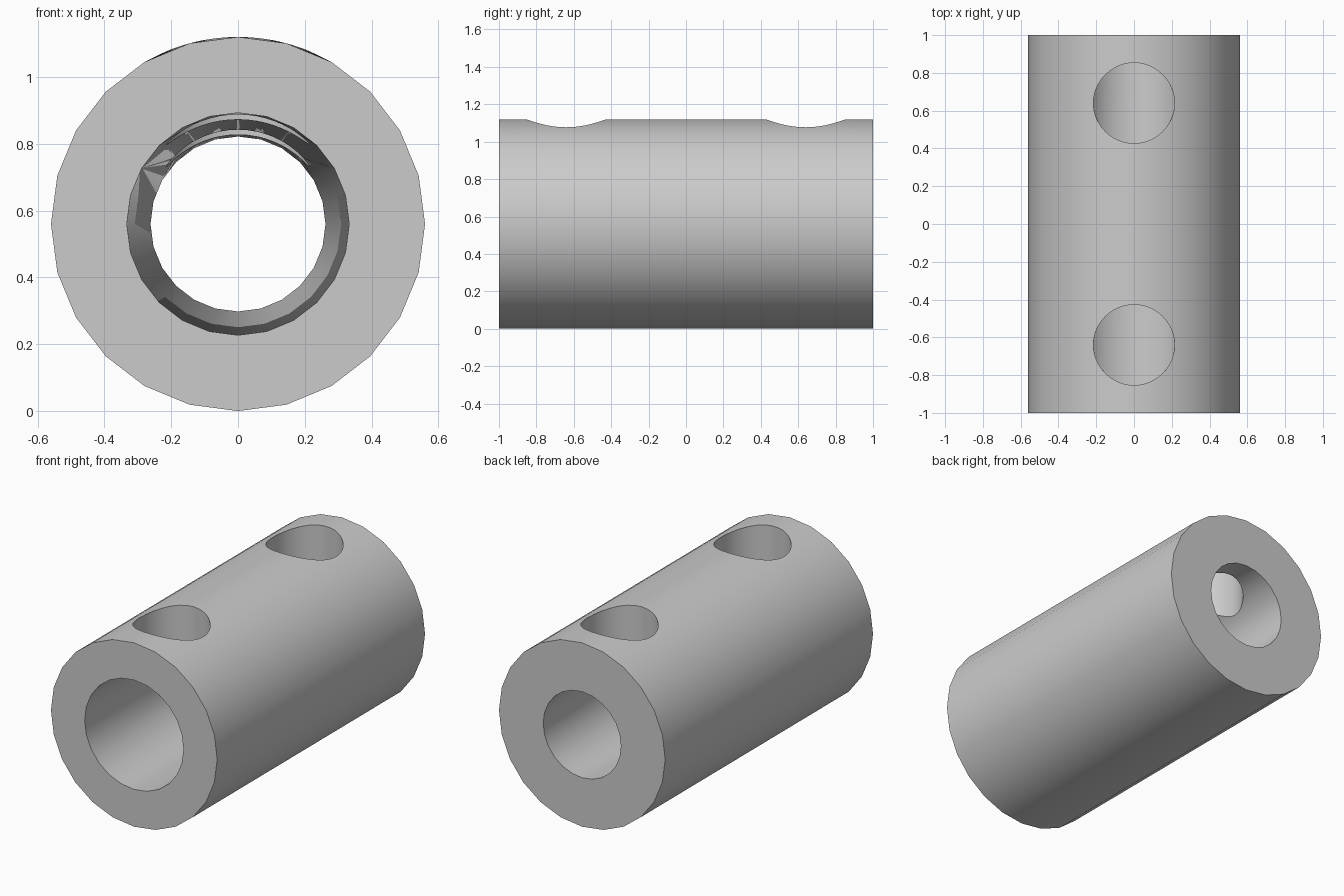
import bpy
import bmesh
import math
from mathutils import Vector

SIDES = 24
OUTER = 0.56            # outer radius, also the height of the axis
HOLE_R = 0.213
HOLE_YS = (-0.64, 0.64)
AXIS = Vector((0, 0, OUTER))

cube = bpy.data.objects.get("Cube")
if cube:
    bpy.data.objects.remove(cube, do_unlink=True)


def bore_radius(y):
    """Bore narrows evenly from front to back."""
    return 0.2975 - 0.0355 * y


def add_object(name, bm):
    mesh = bpy.data.meshes.new(name)
    bm.to_mesh(mesh)
    bm.free()
    obj = bpy.data.objects.new(name, mesh)
    bpy.context.collection.objects.link(obj)
    return obj


def near_hole(co):
    """Hole whose rim passes through this point, if any."""
    for y in HOLE_YS:
        if abs(math.hypot(co.x, co.y - y) - HOLE_R) < 0.002:
            return y
    return None


# Tube: four rings joined into an outer wall, two end faces and a tapered bore
bm = bmesh.new()
rings = []
for radius, y in ((OUTER, -1), (OUTER, 1), (bore_radius(1), 1), (bore_radius(-1), -1)):
    angles = [math.tau * i / SIDES for i in range(SIDES)]
    rings.append([bm.verts.new((radius * math.cos(a), y, OUTER + radius * math.sin(a)))
                  for a in angles])
for k in range(4):
    a, b = rings[k], rings[(k + 1) % 4]
    for i in range(SIDES):
        j = (i + 1) % SIDES
        bm.faces.new((a[i], a[j], b[j], b[i]))
bmesh.ops.recalc_face_normals(bm, faces=bm.faces)
tube = add_object("tube", bm)

# Two round holes through the top wall
cutters = []
for y in HOLE_YS:
    bm = bmesh.new()
    bmesh.ops.create_cone(bm, cap_ends=True, segments=48, radius1=HOLE_R,
                          radius2=HOLE_R, depth=0.8)
    bmesh.ops.translate(bm, verts=bm.verts, vec=(0, y, OUTER + 0.4))
    cutter = add_object("hole_cutter", bm)
    cutter.hide_render = True
    cutters.append(cutter)
    mod = tube.modifiers.new("hole", 'BOOLEAN')
    mod.operation = 'DIFFERENCE'
    mod.solver = 'EXACT'
    mod.object = cutter

# Bake the cuts, then remove the cutters
graph = bpy.context.evaluated_depsgraph_get()
mesh = bpy.data.meshes.new_from_object(tube.evaluated_get(graph))
tube.modifiers.clear()
tube.data = mesh
for cutter in cutters:
    bpy.data.objects.remove(cutter, do_unlink=True)

# Round the hole rims onto the true outer and bore surfaces
bm = bmesh.new()
bm.from_mesh(mesh)
bmesh.ops.triangulate(bm, faces=bm.faces)
for v in bm.verts:
    if near_hole(v.co) is not None:
        radial = Vector((v.co.x, 0, v.co.z - OUTER))
        target = OUTER if radial.length > 0.45 else bore_radius(v.co.y)
        v.co = AXIS + Vector((0, v.co.y, 0)) + radial.normalized() * target
bm.normal_update()
bm.to_mesh(mesh)
bm.free()

# Smooth round walls with crisp rims
for poly in mesh.polygons:
    poly.use_smooth = True
normals = [Vector((0, 0, 1))] * len(mesh.loops)
for poly in mesh.polygons:
    points = [mesh.vertices[i].co for i in poly.vertices]
    hole = near_hole(points[0])
    wall = abs(poly.normal.z) < 0.1 and all(near_hole(p) is not None for p in points)
    for loop, p in zip(poly.loop_indices, points):
        if abs(poly.normal.y) > 0.9 and not wall:
            n = poly.normal.copy()
        elif wall:
            n = Vector((-p.x, hole - p.y, 0))
        else:
            n = Vector((p.x, 0, p.z - OUTER))
            if n.dot(poly.normal) < 0:
                n.negate()
        normals[loop] = n.normalized()
mesh.normals_split_custom_set(normals)

# Plain grey
grey = bpy.data.materials.new("plain_grey")
grey.use_nodes = True
colour = (0.6, 0.6, 0.6, 1)
grey.diffuse_color = colour
grey.node_tree.nodes["Principled BSDF"].inputs["Base Color"].default_value = colour
mesh.materials.clear()
mesh.materials.append(grey)
